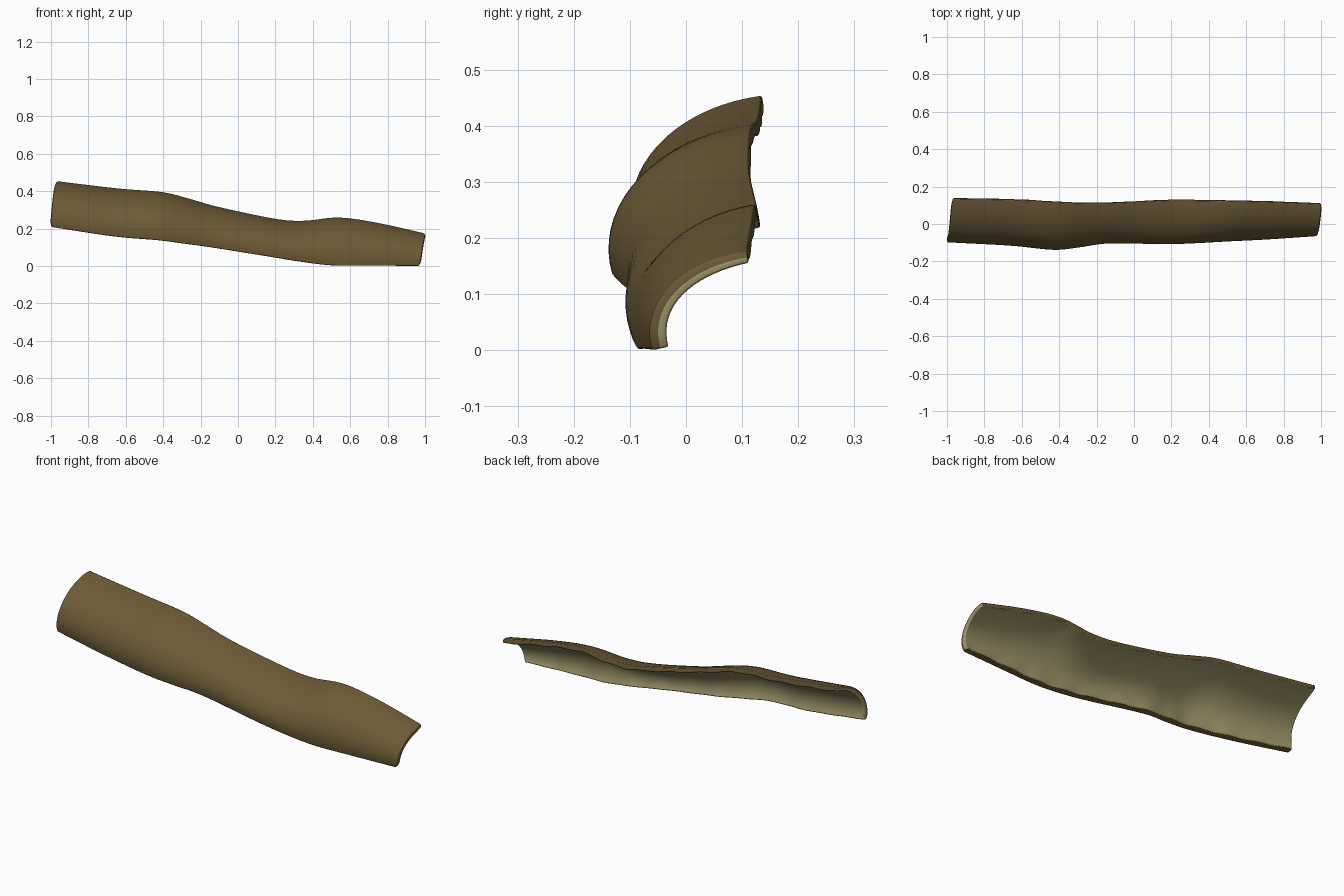
import bpy, bmesh
from math import sin, cos, radians
from mathutils import Vector

if "Cube" in bpy.data.objects:
    bpy.data.objects.remove(bpy.data.objects["Cube"])


def material(name, colour):
    m = bpy.data.materials.new(name)
    m.use_nodes = True
    m.diffuse_color = colour
    m.node_tree.nodes["Principled BSDF"].inputs["Base Color"].default_value = colour
    return m


# Stations along the strip: x, front y, back y, bottom z, top z
STATIONS = [Vector(s) for s in (
    (-.987, -.098, .135, .208, .454),
    (-.65, -.116, .129, .158, .415),
    (-.42, -.138, .116, .138, .396),
    (-.28, -.125, .112, .12, .362),
    (-.12, -.104, .113, .098, .317),
    (.18, -.108, .127, .05, .254),
    (.34, -.103, .126, .024, .243),
    (.52, -.093, .123, .003, .26),
    (.72, -.083, .118, .002, .234),
    (.987, -.065, .108, 0, .176))]
ARC, PER_SPAN = 18, 8
A0, A1 = radians(-12), radians(80)


def spline(points, steps):
    """Smooth curve through the stations."""
    ext = [points[0] * 2 - points[1]] + points + [points[-1] * 2 - points[-2]]
    out = []
    for a, b, c, d in zip(ext, ext[1:], ext[2:], ext[3:]):
        for i in range(steps):
            t = i / steps
            out.append(b + (c - a) * (t / 2) + (a * 2 - b * 5 + c * 4 - d) * (t * t / 2)
                       + (b * 3 - a - c * 3 + d) * (t ** 3 / 2))
    return out + [points[-1]]


def section(station):
    """Closed curved-shell cross-section: outer arc, then inner arc back."""
    x, front, back, low, high = station
    outer, inner = [], []
    for i in range(ARC + 1):
        t = i / ARC
        a = A0 + (A1 - A0) * t
        y = back - (back - front) * (cos(a) - cos(A1)) / (1 - cos(A1))
        z = low + (high - low) * (sin(a) - sin(A0)) / (sin(A1) - sin(A0))
        # slanted ends with rounded corners
        px = x + .03 * (t - .5) - .009 * x ** 9 * abs(2 * t - 1) ** 8
        # thinner towards the back, rippled near the long edges
        thick = .031 - .007 * t + .003 * abs(2 * t - 1) ** 3 * sin(x * 38 + t * 5)
        outer.append((px, y, z))
        inner.append((px, y + thick * cos(a), max(z - thick * sin(a), 0)))
    return outer + inner[::-1]


# Bark strip: lofted shell, brown outside and pale inside
bm = bmesh.new()
rings = [[bm.verts.new(p) for p in section(s)] for s in spline(STATIONS, PER_SPAN)]
count = len(rings[0])
for r, s in zip(rings, rings[1:]):
    for i in range(count):
        j = (i + 1) % count
        face = bm.faces.new((r[i], s[i], s[j], r[j]))
        face.material_index = 1 if ARC < i < count - 1 else 0
# End rims: brown outer half, pale inner half, slightly domed
for ring, bulge in ((rings[0], -.004), (rings[-1], .004)):
    outer, inner = ring[:ARC + 1], ring[:ARC:-1]
    middle = [bm.verts.new((o.co + n.co) / 2 + Vector((bulge, 0, 0)))
              for o, n in zip(outer, inner)]
    for index, (p, q) in enumerate(((outer, middle), (middle, inner))):
        for i in range(ARC):
            face = bm.faces.new((p[i], p[i + 1], q[i + 1], q[i]))
            face.material_index = index
    # close the two ends of the rim
    for i in (0, ARC):
        bm.faces.new((outer[i], middle[i], inner[i]))
bmesh.ops.recalc_face_normals(bm, faces=bm.faces)
mesh = bpy.data.meshes.new("bark_strip")
bm.to_mesh(mesh)
bm.free()
bark = bpy.data.objects.new("bark_strip", mesh)
bpy.context.collection.objects.link(bark)
mesh.materials.append(material("bark_brown", (.15, .102, .037, 1)))
mesh.materials.append(material("inner_wood_tan", (.38, .33, .16, 1)))

# Softened rim edges
bevel = bark.modifiers.new("rim_rounding", 'BEVEL')
bevel.width = .004
bevel.segments = 2
bevel.limit_method = 'ANGLE'
bevel.angle_limit = radians(50)
bpy.context.view_layer.objects.active = bark
bark.select_set(True)
bpy.ops.object.shade_smooth_by_angle(angle=radians(50))
